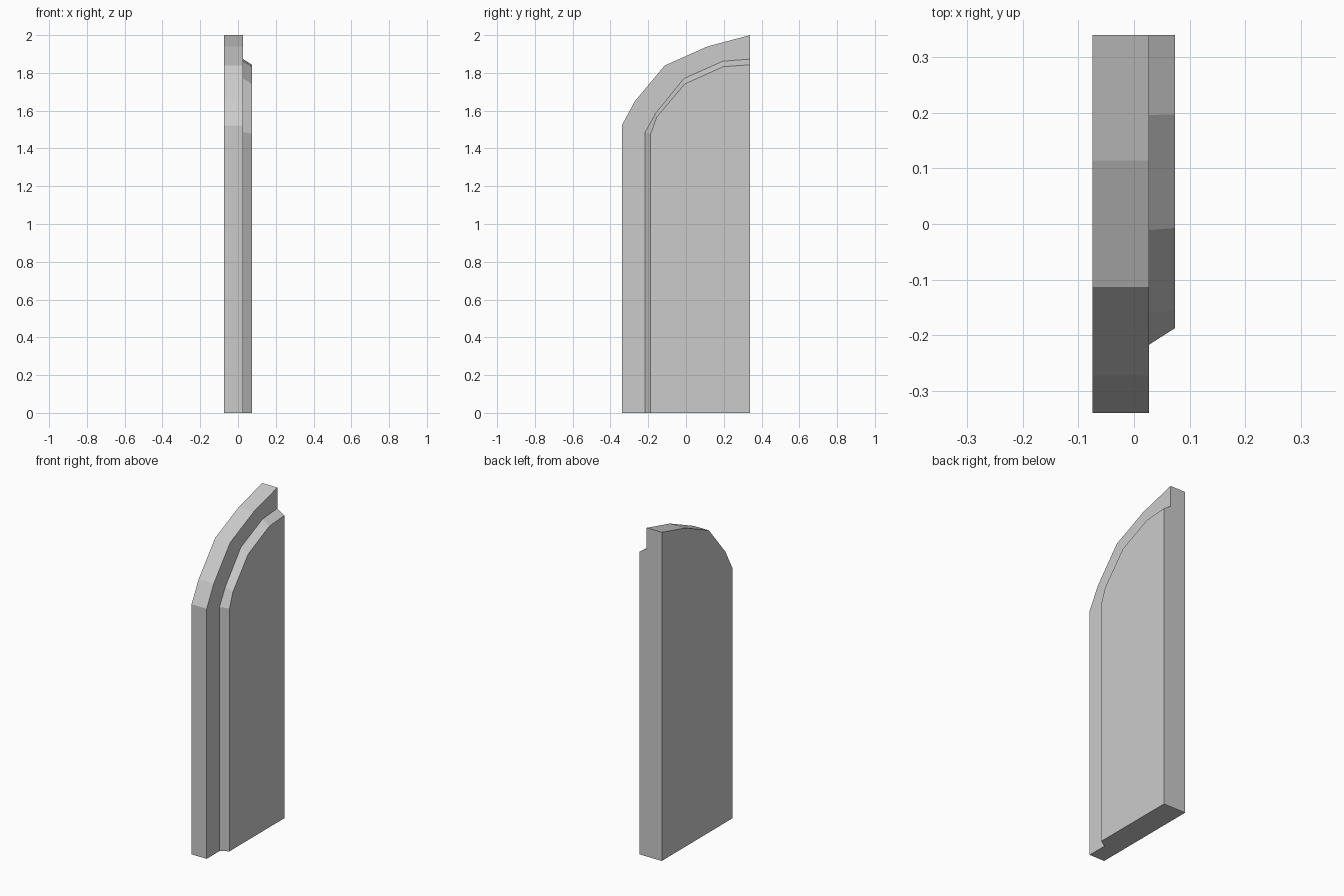
import bpy
import bmesh

if "Cube" in bpy.data.objects:
    bpy.data.objects.remove(bpy.data.objects["Cube"])

# Half-arch profiles (y, z), from the outer foot up to the straight edge
slab = [(-0.34, 0), (-0.34, 1.522), (-0.272, 1.648),
        (-0.113, 1.839), (0.114, 1.94), (0.34, 2.0)]
panel_base = [(-0.217, 0), (-0.217, 1.485), (-0.16, 1.587),
              (-0.011, 1.77), (0.196, 1.862), (0.34, 1.873)]
panel_face = [(-0.187, 0), (-0.187, 1.478), (-0.155, 1.566),
              (-0.007, 1.741), (0.197, 1.833), (0.34, 1.843)]
X_BACK, X_STEP, X_FRONT = -0.075, 0.027, 0.074

bm = bmesh.new()


def ring(x, profile):
    return [bm.verts.new((x, y, z)) for y, z in profile]


rings = [ring(X_BACK, slab), ring(X_STEP, slab),
         ring(X_STEP, panel_base), ring(X_FRONT, panel_face)]
corner_back = bm.verts.new((X_BACK, 0.34, 0))
corner_front = bm.verts.new((X_FRONT, 0.34, 0))

# Slab rim, flat ledge and bevelled panel rim
for a, b in zip(rings, rings[1:]):
    for i in range(len(a) - 1):
        bm.faces.new((a[i], a[i + 1], b[i + 1], b[i]))

# Large flat sides, foot and straight edge
bm.faces.new(rings[0] + [corner_back])
bm.faces.new(rings[-1] + [corner_front])
bm.faces.new([r[0] for r in rings] + [corner_front, corner_back])
bm.faces.new([r[-1] for r in rings] + [corner_front, corner_back])
bmesh.ops.recalc_face_normals(bm, faces=bm.faces[:])

mesh = bpy.data.meshes.new("arched_door_leaf")
bm.to_mesh(mesh)
bm.free()
door = bpy.data.objects.new("arched_door_leaf", mesh)
bpy.context.collection.objects.link(door)
